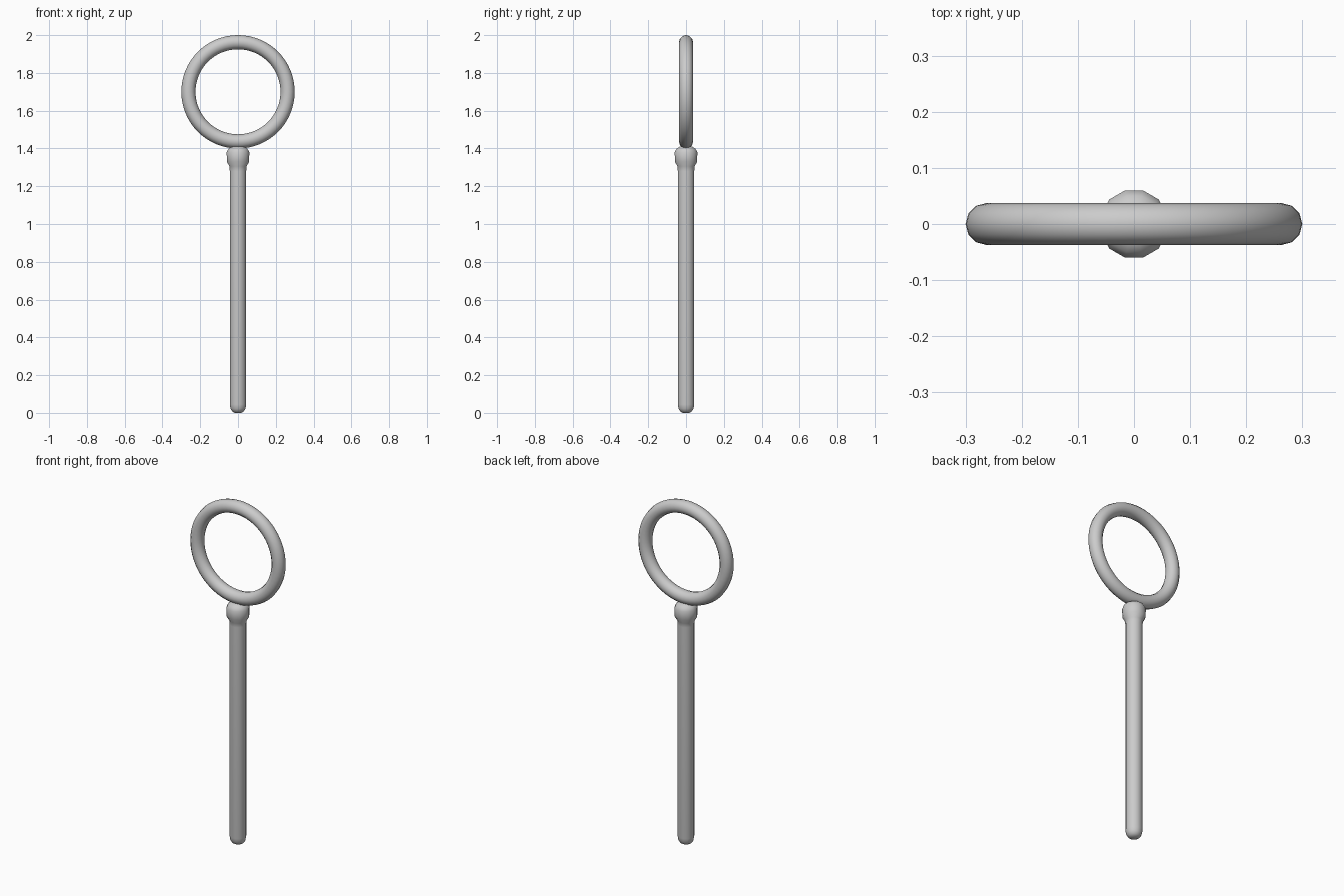
import bpy, bmesh, math

if "Cube" in bpy.data.objects:
    bpy.data.objects.remove(bpy.data.objects["Cube"])

grey = bpy.data.materials.new("light grey")
grey.diffuse_color = (0.6, 0.6, 0.6, 1)
grey.use_nodes = True
grey.node_tree.nodes["Principled BSDF"].inputs["Base Color"].default_value = grey.diffuse_color


def finish(name, bm):
    bmesh.ops.recalc_face_normals(bm, faces=bm.faces)
    me = bpy.data.meshes.new(name)
    bm.to_mesh(me)
    bm.free()
    me.materials.append(grey)
    for p in me.polygons:
        p.use_smooth = True
    ob = bpy.data.objects.new(name, me)
    bpy.context.collection.objects.link(ob)
    return ob


def lathe(name, profile, sides=12):
    """Revolve (radius, z) points around z, flats facing the axes, ends capped."""
    bm = bmesh.new()
    rings = []
    for r, z in profile:
        rings.append([bm.verts.new((r * math.cos(a), r * math.sin(a), z))
                      for a in (2 * math.pi * (i + 0.5) / sides for i in range(sides))])
    for lo, hi in zip(rings, rings[1:]):
        for i in range(sides):
            j = (i + 1) % sides
            bm.faces.new((lo[i], lo[j], hi[j], hi[i]))
    bm.faces.new(rings[0][::-1])
    bm.faces.new(rings[-1])
    return finish(name, bm)


# handle rod with rounded foot, swelling into the collar under the ring
lathe("handle", [(0.018, 0), (0.032, 0.008), (0.041, 0.022), (0.045, 0.045),
                 (0.045, 1.28), (0.047, 1.305), (0.061, 1.33), (0.062, 1.38),
                 (0.052, 1.398), (0.034, 1.41)])

# upright ring
bpy.ops.mesh.primitive_torus_add(major_segments=64, minor_segments=12,
                                 major_radius=0.2625, minor_radius=0.0375,
                                 location=(0, 0, 1.70), rotation=(math.pi / 2, 0, 0))
ring = bpy.context.object
ring.name = "ring"
ring.data.materials.append(grey)
bpy.ops.object.shade_smooth()
